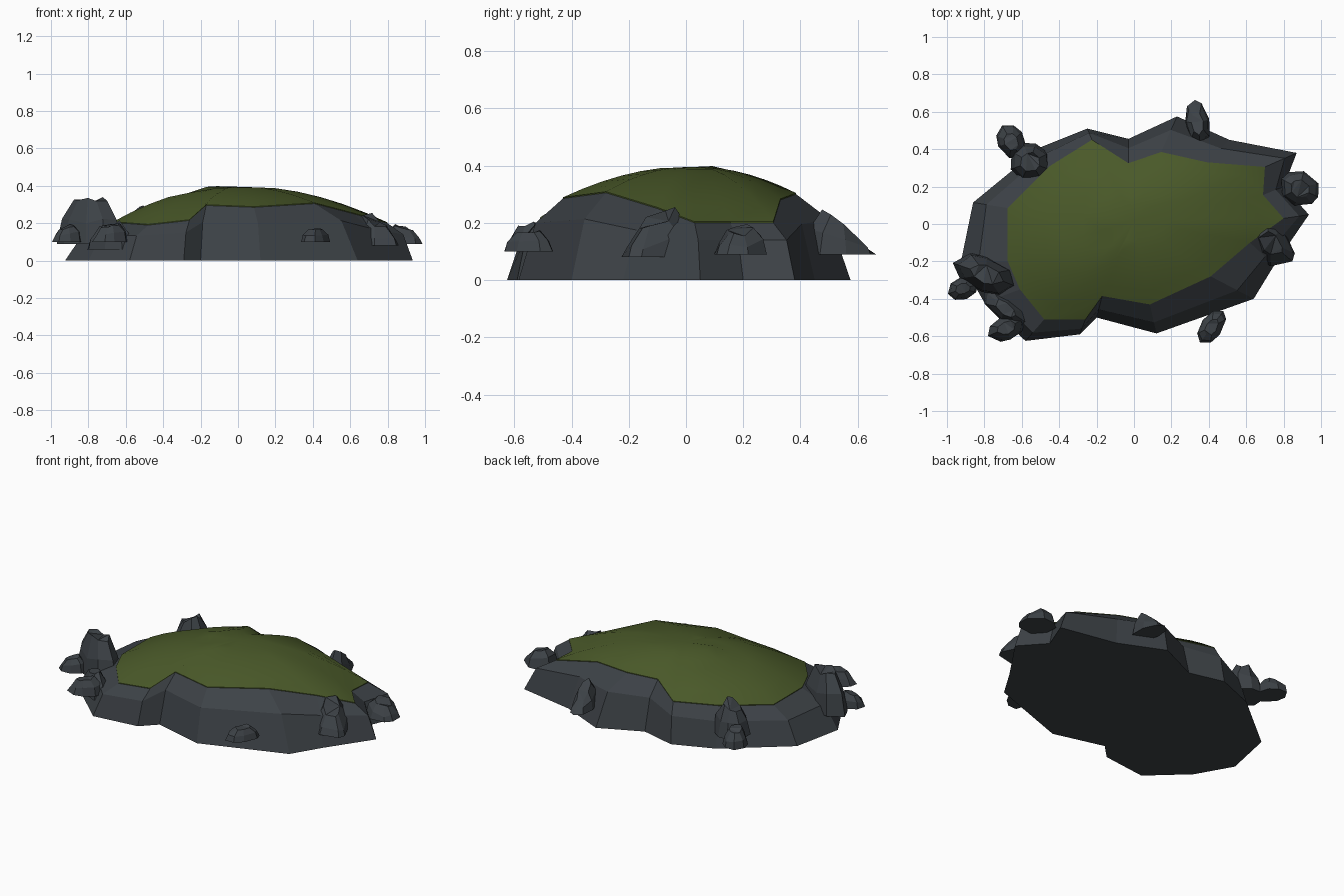
import bpy, bmesh, math, random
from mathutils import Vector, Matrix

if "Cube" in bpy.data.objects:
    bpy.data.objects.remove(bpy.data.objects["Cube"])

def material(name, col):
    m = bpy.data.materials.new(name)
    m.diffuse_color = (*col, 1)
    m.use_nodes = True
    m.node_tree.nodes["Principled BSDF"].inputs["Base Color"].default_value = m.diffuse_color
    return m

STONE = material("slate", (0.046, 0.054, 0.062))
GRASS = material("moss_green", (0.068, 0.100, 0.022))

def finish(bm, name, mat):
    bmesh.ops.recalc_face_normals(bm, faces=bm.faces)
    me = bpy.data.meshes.new(name)
    bm.to_mesh(me)
    bm.free()
    me.materials.append(mat)
    ob = bpy.data.objects.new(name, me)
    bpy.context.collection.objects.link(ob)
    return ob

def loft(bm, rings):
    """Skin a stack of closed rings; returns the rings as vertices."""
    vs = [[bm.verts.new(p) for p in r] for r in rings]
    n = len(vs[0])
    for a, b in zip(vs, vs[1:]):
        for i in range(n):
            j = (i + 1) % n
            bm.faces.new((a[i], a[j], b[j], b[i]))
    return vs

# Shoreline (x, y) paired with the turf edge (x, y, z)
edge = [
    (.87, .38, .70, .305, .20), (.51, .45, .39, .33, .28), (.23, .575, .145, .385, .30),
    (-.03, .455, -.03, .325, .28), (-.25, .51, -.225, .45, .24), (-.50, .41, -.45, .31, .22),
    (-.86, .115, -.675, .085, .20), (-.925, -.20, -.675, -.20, .20), (-.80, -.42, -.61, -.35, .20),
    (-.58, -.625, -.48, -.51, .19), (-.29, -.59, -.26, -.51, .215), (-.20, -.50, -.17, -.385, .295),
    (.12, -.585, .085, -.43, .285), (.64, -.40, .41, -.28, .305), (.75, -.22, .62, -.10, .25),
    (.935, .05, .80, .03, .20), (.80, .20, .69, .155, .20)]
foot = [Vector((e[0], e[1], 0)) for e in edge]
rim = [Vector(e[2:]) for e in edge]

# Stone base: steep lower wall, sloping shoulder, flat underside
bm = bmesh.new()
shoulder = []
for f, r in zip(foot, rim):
    p = f.lerp(r, .38)
    p.z = r.z * .70
    shoulder.append(p)
v = loft(bm, [foot, shoulder, rim])
bm.faces.new(v[0])
c = bm.verts.new((0, 0, .2))
for i in range(len(rim)):
    bm.faces.new((v[2][i], v[2][(i + 1) % len(rim)], c))
bmesh.ops.triangulate(bm, faces=[f for f in bm.faces if len(f.verts) > 4])
finish(bm, "stone_base", STONE)

# Grass dome: turf edge drawn in towards a flat crown
random.seed(4)
crown = Vector((0, .02, .395))
bm = bmesh.new()
skirt = [r - Vector((0, 0, .015)) for r in rim]
rings = [skirt]
for t in (1, .85, .7, .55, .4, .25):
    ring = []
    for r in rim:
        p = crown.lerp(r, t)
        p.z = crown.z + (r.z + .004 - crown.z) * max(0, (t - .1) / .9) ** 1.8
        if t < .6 and (p.xy - Vector((-.24, .02))).length < .16:
            p.z += random.uniform(-.012, .012)   # rough patch
        ring.append(p)
    rings.append(ring)
v = loft(bm, rings)
c = bm.verts.new(crown)
for i in range(len(rim)):
    bm.faces.new((v[-1][i], v[-1][(i + 1) % len(rim)], c))
dome = finish(bm, "grass_dome", GRASS)
bpy.context.view_layer.objects.active = dome
dome.select_set(True)
bpy.ops.object.shade_smooth_by_angle(angle=math.radians(35))

def boulder(name, x, y, sx, sy, rot, z0, z1, tilt, seed):
    """Flat-bottomed faceted stone; tilt raises the +local-x end of its top."""
    rnd = random.Random(seed)
    n = 8
    angs = [(i + rnd.uniform(-.25, .25)) * math.tau / n for i in range(n)]
    turn = Matrix.Translation((x, y, 0)) @ Matrix.Rotation(math.radians(rot), 4, 'Z')
    rings = []
    for s, h in ((1, 0), (.88, .5), (.5, .92)):
        ring = []
        for a in angs:
            k = s * (1 if h == 0 else rnd.uniform(.9, 1.05))
            px, py = math.cos(a) * k, math.sin(a) * k
            f = h * (1 + tilt * (px - .5)) + (rnd.uniform(-.08, .08) if h else 0)
            f = min(f, 1)
            ring.append(turn @ Vector((px * sx / 2, py * sy / 2, z0 + (z1 - z0) * f)))
        rings.append(ring)
    bm = bmesh.new()
    v = loft(bm, rings)
    bm.faces.new(v[0])
    bm.faces.new(v[-1])
    bmesh.ops.triangulate(bm, faces=[f for f in bm.faces if f.verts[0].co.z > z0 + .01
                                     and len(f.verts) > 4])
    finish(bm, name, STONE)

# Boulders: x, y, length, width, turn, bottom, top, tilt
stones = [
    (-.655, .44, .20, .15, -60, .09, .20, .2), (-.555, .33, .23, .21, -20, .09, .30, .2),
    (.34, .54, .25, .13, -80, .09, .25, .6), (.885, .19, .22, .19, 160, .09, .21, .4),
    (.73, -.10, .31, .21, 132, .08, .27, .5), (.415, -.55, .21, .12, 55, .10, .18, .2),
    (-.79, -.27, .38, .19, -22, .09, .35, .1), (-.915, -.345, .17, .12, 20, .10, .20, .3),
    (-.68, -.555, .22, .13, 25, .10, .21, .3), (-.69, -.45, .30, .13, -38, .06, .23, .3)]
for i, s in enumerate(stones):
    boulder(f"boulder_{i + 1}", *s, seed=i + 11)
